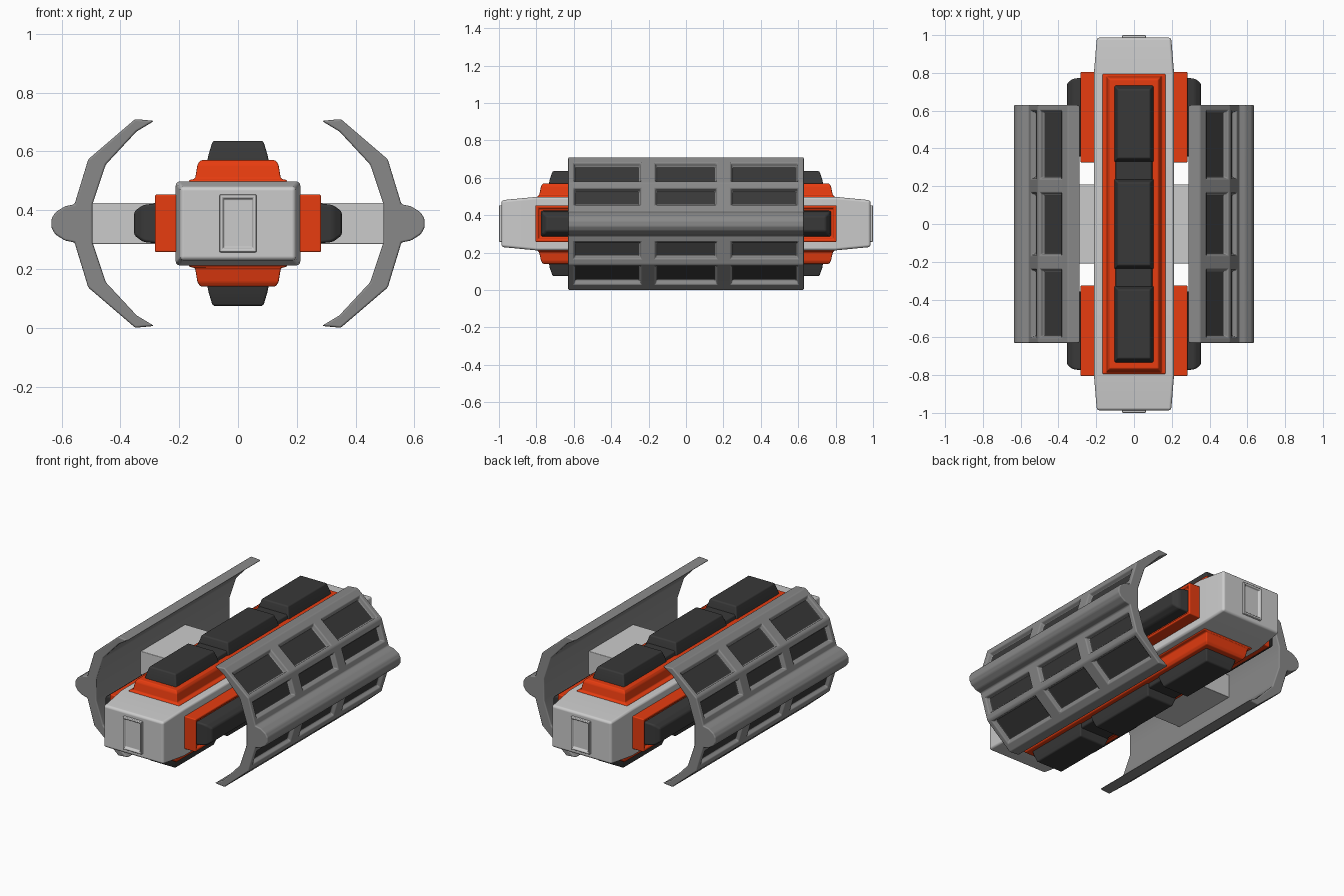
import bpy, bmesh
from math import pi
from mathutils import Matrix, Vector

if "Cube" in bpy.data.objects:
    bpy.data.objects.remove(bpy.data.objects["Cube"])

ZC = 0.355  # height of the long axis


def material(name, color):
    m = bpy.data.materials.new(name)
    m.diffuse_color = (*color, 1)
    m.use_nodes = True
    m.node_tree.nodes["Principled BSDF"].inputs["Base Color"].default_value = m.diffuse_color
    return m


ORANGE = material("orange", (0.8, 0.045, 0.005))
DARK = material("dark", (0.04, 0.04, 0.04))


def finish(name, bm, mats, bevel, mirror=False):
    bmesh.ops.recalc_face_normals(bm, faces=bm.faces)
    me = bpy.data.meshes.new(name)
    bm.to_mesh(me)
    bm.free()
    for m in mats:
        me.materials.append(m)
    for p in me.polygons:
        p.use_smooth = True
    ob = bpy.data.objects.new(name, me)
    bpy.context.collection.objects.link(ob)
    b = ob.modifiers.new("bevel", 'BEVEL')
    b.width, b.segments, b.limit_method = bevel, 3, 'ANGLE'
    b.angle_limit = 0.35
    b.harden_normals = True
    if mirror:
        ob.modifiers.new("mirror", 'MIRROR')
    return ob


def loft(bm, rings):
    """Closed skin through equal-sized rings of points, capped at both ends."""
    vs = [[bm.verts.new(p) for p in r] for r in rings]
    n = len(vs[0])
    grid = []
    for a, b in zip(vs, vs[1:]):
        grid.append([bm.faces.new((a[i], a[(i + 1) % n], b[(i + 1) % n], b[i]))
                     for i in range(n)])
    bm.faces.new(vs[0])
    bm.faces.new(vs[-1])
    return grid


def stack(name, sections, rot, mat=None, y=0, bevel=0.01, mirror=False):
    """Rectangles (half width, half length, height) lofted along a turned local z."""
    bm = bmesh.new()
    M = Matrix.Translation((0, 0, ZC)) @ rot @ Matrix.Translation((0, y, 0))
    loft(bm, [[M @ Vector((sx * w, sy * l, h))
               for sx, sy in ((-1, -1), (1, -1), (1, 1), (-1, 1))]
              for w, l, h in sections])
    return finish(name, bm, [mat] if mat else [], bevel, mirror)


def rot(angle, axis):
    return Matrix.Rotation(angle, 4, axis)


# Main hull with tapered ends
stack("hull", [(.197, .125, -.987), (.212, .143, -.8), (.212, .143, .8), (.197, .125, .987)],
      rot(pi / 2, 'X'), bevel=0.014)

# Framed hatch on each end
for side, a in (("front", pi / 2), ("back", -pi / 2)):
    stack(side + "_hatch", [(.066, .101, .96), (.062, .097, 1.0), (.052, .086, 1.0), (.048, .082, .988)],
          rot(a, 'X'), bevel=0.004)

# Top and bottom: stepped orange plinth with a row of dark blocks
for side, a in (("top", 0), ("bottom", pi)):
    R = rot(a, 'Y')
    stack(side + "_plinth", [(.168, .795, .12), (.168, .795, .147), (.146, .785, .152),
                             (.138, .775, .2), (.128, .765, .215)], R, ORANGE, bevel=0.007)
    for i, (y, l) in enumerate(((-.53, .205), (0, .242), (.53, .205))):
        stack(f"{side}_block_{i}", [(.107, l, .2), (.1, l - .006, .235), (.086, l - .022, .281)],
              R, DARK, y, 0.008)
    for i, y in enumerate((-.283, .283)):
        stack(f"{side}_neck_{i}", [(.1, .06, .2), (.092, .06, .238)], R, DARK, y, 0.008)

# Side modules: orange housings with dark blocks
for side, a in (("right", pi / 2), ("left", -pi / 2)):
    R = rot(a, 'Y')
    for end, y in (("front", -.565), ("back", .565)):
        stack(f"{side}_{end}_housing", [(.098, .24, .18), (.098, .24, .283), (.083, .225, .283),
                                        (.078, .22, .27)], R, ORANGE, y, 0.006)
        stack(f"{side}_{end}_block", [(.07, .212, .26), (.063, .204, .323), (.04, .182, .354)],
              R, DARK, y, 0.01)

# Struts from the hull to both wings
stack("wing_struts", [(.07, .21, .2), (.07, .21, .51)], rot(pi / 2, 'Y'), bevel=0.004, mirror=True)

# Curved wings with sunken dark panels
outer = [(.285, .704), (.35, .71), (.385, .68), (.497, .584), (.51, .573), (.519, .542),
         (.546, .454), (.556, .42), (.59, .413), (.622, .392), (.635, .37)]
inner = [(.345, .668), (.45, .555), (.495, .42)]


def flip(pts):
    return [(x, 2 * ZC - z) for x, z in reversed(pts)]


profile = outer + flip(outer) + [(x, 2 * ZC - z) for x, z in inner] + inner[::-1]
cuts = (-.63, -.6, -.24, -.165, .165, .24, .6, .63)
bm = bmesh.new()
grid = loft(bm, [[(x, y, z) for x, z in profile] for y in cuts])
bmesh.ops.recalc_face_normals(bm, faces=bm.faces)
windows = [grid[c][r] for c in (1, 3, 5) for r in (2, 5, 15, 18)]
bmesh.ops.inset_individual(bm, faces=windows, thickness=0.01, depth=-0.025)
for f in windows:
    f.material_index = 1
wing = finish("wings", bm, [material("grey", (.25, .25, .25)), DARK], 0.007, True)
